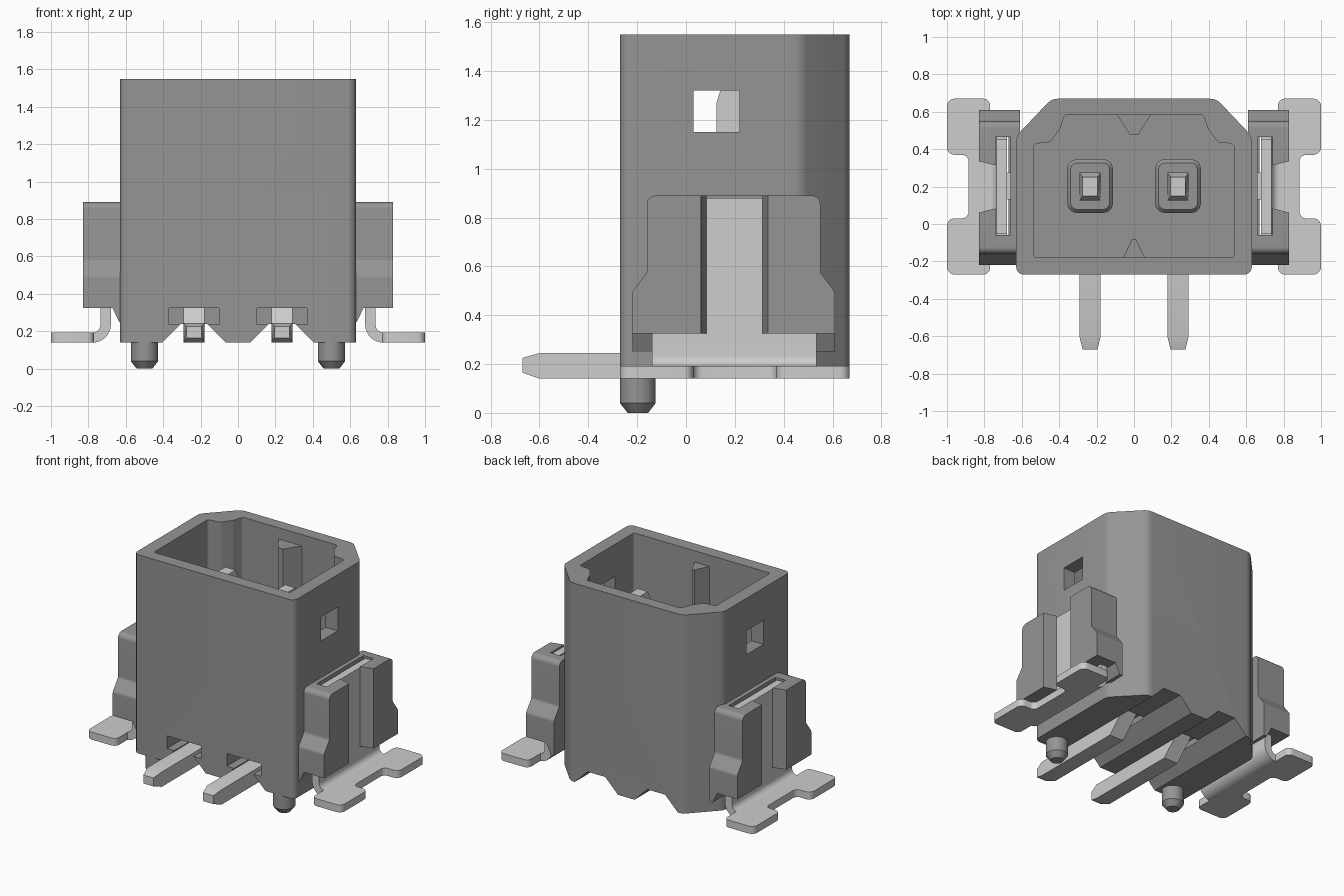
import bpy, bmesh, math
from mathutils import Vector

if "Cube" in bpy.data.objects:
    bpy.data.objects.remove(bpy.data.objects["Cube"])


def material(name, v):
    m = bpy.data.materials.new(name)
    m.diffuse_color = (v, v, v, 1)
    m.use_nodes = True
    m.node_tree.nodes["Principled BSDF"].inputs["Base Color"].default_value = m.diffuse_color
    return m


PLASTIC = material("grey_plastic", 0.30)
METAL = material("light_metal", 0.61)


def rounded(corners, n=5):
    """Round polygon corners given as (a, b, radius)."""
    out = []
    for i, (a, b, r) in enumerate(corners):
        p = Vector((a, b))
        if r == 0:
            out.append((a, b))
            continue
        u = (Vector(corners[i - 1][:2]) - p).normalized()
        v = (Vector(corners[(i + 1) % len(corners)][:2]) - p).normalized()
        half = u.angle(v) / 2
        d = r / math.tan(half)
        c = p + (u + v).normalized() * (r / math.sin(half))
        s, e = p + u * d - c, p + v * d - c
        for k in range(n + 1):
            q = s.lerp(e, k / n).normalized() * r + c
            out.append((q.x, q.y))
    return out


def rect(a0, b0, a1, b1, r=0.0):
    return rounded([(a0, b0, r), (a1, b0, r), (a1, b1, r), (a0, b1, r)])


def loft(name, sections, axis="z", mat=PLASTIC, side=1, tweak=None):
    """Join equal-sized outlines [(points, level), ...] along an axis."""
    bm = bmesh.new()
    rings = []
    for pts, t in sections:
        ring = []
        for a, b in pts:
            co = {"x": (t, a, b), "y": (a, t, b), "z": (a, b, t)}[axis]
            if tweak:
                co = tweak(*co)
            ring.append(bm.verts.new((co[0] * side, co[1], co[2])))
        rings.append(ring)
    bm.faces.new(rings[0])
    bm.faces.new(rings[-1])
    n = len(rings[0])
    for r0, r1 in zip(rings, rings[1:]):
        for i in range(n):
            j = (i + 1) % n
            bm.faces.new((r0[i], r0[j], r1[j], r1[i]))
    bmesh.ops.recalc_face_normals(bm, faces=bm.faces)
    me = bpy.data.meshes.new(name)
    bm.to_mesh(me)
    bm.free()
    me.materials.append(mat)
    ob = bpy.data.objects.new(name, me)
    bpy.context.collection.objects.link(ob)
    return ob


def prism(name, pts, lo, hi, axis="z", mat=PLASTIC, side=1, tweak=None):
    return loft(name, [(pts, lo), (pts, hi)], axis, mat, side, tweak)


def cut(ob, cutters):
    bpy.context.view_layer.objects.active = ob
    for c in cutters:
        c.hide_render = True
        m = ob.modifiers.new("cut", "BOOLEAN")
        m.operation, m.solver, m.object = "DIFFERENCE", "EXACT", c
        bpy.ops.object.modifier_apply(modifier=m.name)
        bpy.data.objects.remove(c)


# housing shell: chamfered box with a keyed cavity, side windows and leg notches
FLOOR, TOP, BASE = 0.50, 1.55, 0.14
outer = rounded([(-0.63, -0.27, 0.04), (0.63, -0.27, 0.04), (0.63, 0.47, 0.08),
                 (0.44, 0.67, 0.08), (-0.44, 0.67, 0.08), (-0.63, 0.47, 0.08)])
housing = prism("housing", outer, BASE, TOP)
half = [(0.535, -0.18, 0.015), (0.535, 0.43, 0.02), (0.45, 0.435, 0.04),
        (0.395, 0.51, 0.04), (0.37, 0.585, 0.02)]
cavity = rounded(half + [(-x, y, r) for x, y, r in reversed(half)])
cutters = [prism("cavity_cutter", cavity, FLOOR, TOP + 0.1),
           prism("window_cutter", rect(0.03, 1.15, 0.22, 1.32), -1, 1, "x")]
for px in (-0.235, 0.235):
    notch = [(px - 0.19, 0.12), (px + 0.19, 0.12), (px + 0.07, 0.24), (px - 0.07, 0.24)]
    cutters.append(prism("notch_cutter", notch, -1, 1, "y"))
    cutters.append(prism("pocket_cutter", rect(px - 0.133, 0.235, px + 0.133, 0.325), -1, 0.29, "y"))
cut(housing, cutters)

# key ribs inside the cavity
prism("back_key_rib", [(-0.095, 0.59), (-0.02, 0.475), (0.02, 0.475), (0.095, 0.59)], FLOOR - 0.02, 1.47)
prism("front_key_rib", [(-0.06, -0.185), (0.06, -0.185), (0.01, -0.08), (-0.01, -0.08)], FLOOR - 0.02, 1.47)

# bent contact pins, each with a raised collar on the cavity floor
pin_side = [(-0.67, 0.165), (-0.60, 0.14), (0.10, 0.14), (0.275, 0.32), (0.275, 1.27),
            (0.25, 1.35), (0.15, 1.35), (0.125, 1.27), (0.125, 0.33), (0.06, 0.245),
            (-0.60, 0.245), (-0.67, 0.225)]
for px, tag in ((-0.235, "left"), (0.235, "right")):
    def taper(x, y, z, px=px):
        tip = y < -0.65 or z > 1.3
        return (px + (x - px) * (0.7 if tip else 1), y, z)
    prism(tag + "_pin", pin_side, px - 0.057, px + 0.057, "x", METAL, 1, taper)
    big = rect(px - 0.122, 0.06, px + 0.122, 0.345, 0.05)
    small = rect(px - 0.104, 0.078, px + 0.104, 0.327, 0.035)
    loft(tag + "_collar", [(big, FLOOR - 0.02), (big, FLOOR + 0.05), (small, FLOOR + 0.07)])


def circle(cx, cy, r, n=32):
    return [(cx + r * math.cos(2 * math.pi * i / n), cy + r * math.sin(2 * math.pi * i / n)) for i in range(n)]


# mirrored side parts
for s, tag in ((-1, "left"), (1, "right")):
    # locating peg
    peg = circle(0.5, -0.197, 0.073)
    loft(tag + "_peg", [(circle(0.5, -0.197, 0.042), 0), (peg, 0.04), (peg, 0.2)], side=s)

    # clip holder wing with outer groove and top slot
    wing_side = rounded([(-0.22, 0.325, 0), (0.61, 0.325, 0), (0.61, 0.495, 0.03), (0.55, 0.575, 0.03),
                         (0.55, 0.89, 0.035), (-0.16, 0.89, 0.035), (-0.16, 0.575, 0.03), (-0.22, 0.495, 0.03)])
    wing = prism(tag + "_clip_holder", wing_side, 0.61, 0.83, "x", side=s)
    groove = [(0.70, 0.085), (0.735, 0.085), (0.84, 0.058), (0.84, 0.338), (0.735, 0.312), (0.70, 0.312)]
    cut(wing, [prism("groove_cutter", groove, 0.2, 1, side=s),
               prism("slot_cutter", rect(0.66, -0.06, 0.74, 0.465), 0.3, 1, side=s)])
    prism(tag + "_holder_wedge", [(0.61, 0.25), (0.635, 0.25), (0.672, 0.326), (0.61, 0.326)], -0.22, 0.61, "y", side=s)

    # metal clip: upright plate, bump, bent strip and forked foot
    prism(tag + "_clip_plate", rect(0.68, -0.05, 0.735, 0.455), 0.32, 0.88, mat=METAL, side=s)
    prism(tag + "_clip_bump", rect(0.655, 0.13, 0.69, 0.275), 0.6, 0.82, mat=METAL, side=s)
    bend = rounded([(0.68, 0.33, 0), (0.68, 0.14, 0.095), (0.79, 0.14, 0),
                    (0.79, 0.193, 0), (0.735, 0.193, 0.042), (0.735, 0.33, 0)], 7)
    prism(tag + "_clip_bend", bend, -0.14, 0.535, "y", METAL, s)
    foot = rounded([(0.77, -0.27, 0.035), (1.0, -0.27, 0.04), (1.0, 0.03, 0.04), (0.885, 0.03, 0.035),
                    (0.885, 0.37, 0.035), (1.0, 0.37, 0.04), (1.0, 0.67, 0.04), (0.77, 0.67, 0.035),
                    (0.77, 0.535, 0), (0.79, 0.535, 0), (0.79, -0.14, 0), (0.77, -0.14, 0)])
    prism(tag + "_clip_foot", foot, 0.14, 0.193, mat=METAL, side=s)

# smooth rounded corners, keep hard edges
for ob in bpy.context.collection.objects:
    ob.select_set(True)
    bpy.context.view_layer.objects.active = ob
bpy.ops.object.shade_smooth_by_angle(angle=math.radians(28))
